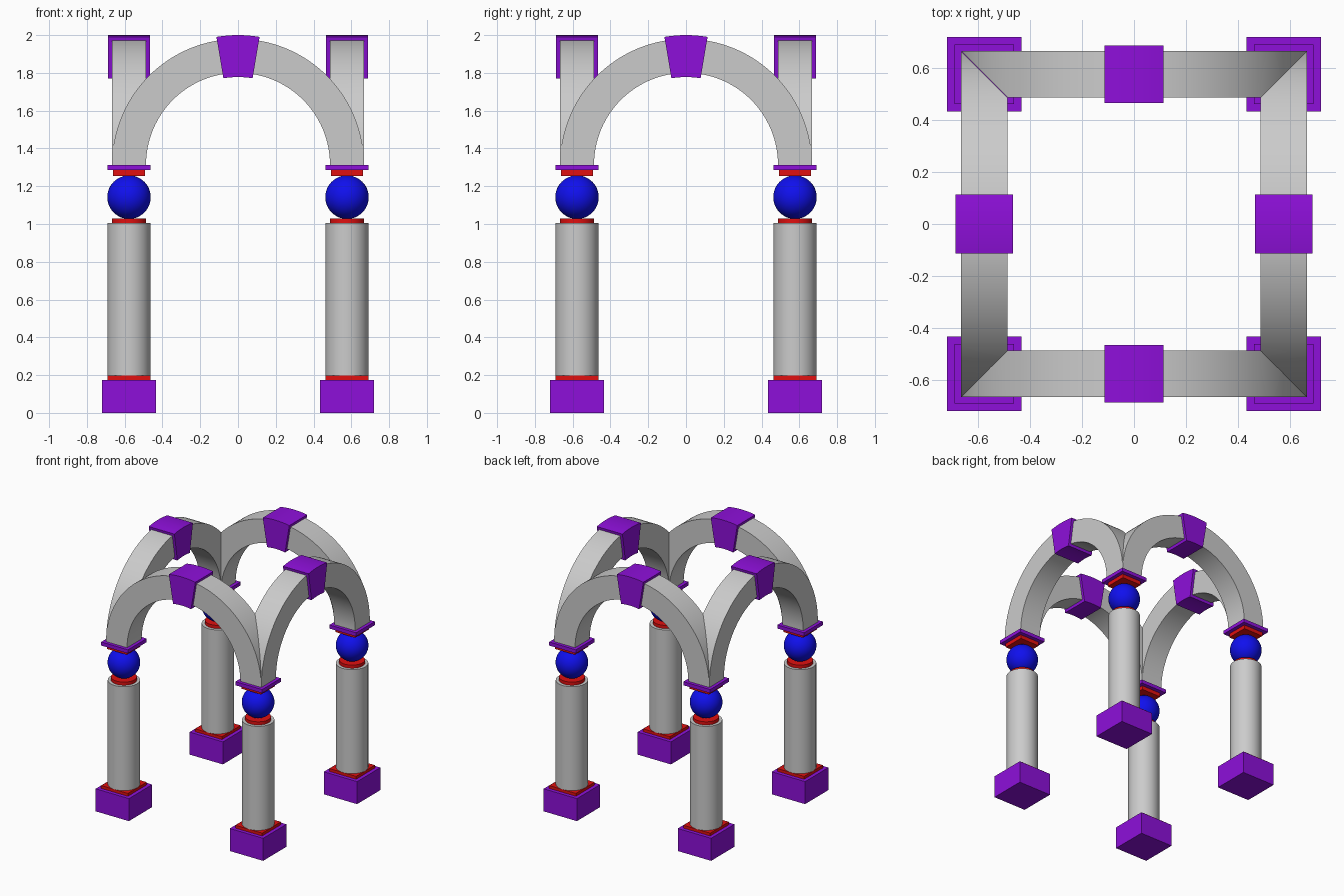
import bpy, bmesh, math
from mathutils import Matrix

if "Cube" in bpy.data.objects:
    bpy.data.objects.remove(bpy.data.objects["Cube"])

C = 0.577            # column centre offset on x and y
SPRING = 1.313       # height where the arches start


def material(name, rgb):
    m = bpy.data.materials.new(name)
    m.diffuse_color = (*rgb, 1)
    m.use_nodes = True
    m.node_tree.nodes["Principled BSDF"].inputs["Base Color"].default_value = m.diffuse_color
    return m


PURPLE = material("purple", (0.27, 0.005, 0.70))
RED = material("red", (0.75, 0.005, 0.005))
BLUE = material("blue", (0.005, 0.005, 0.85))


def finish(name, bm, mat=None, smooth=False):
    bmesh.ops.recalc_face_normals(bm, faces=bm.faces)
    me = bpy.data.meshes.new(name)
    bm.to_mesh(me)
    bm.free()
    ob = bpy.data.objects.new(name, me)
    bpy.context.collection.objects.link(ob)
    if mat:
        me.materials.append(mat)
    if smooth:
        bpy.ops.object.select_all(action='DESELECT')
        ob.select_set(True)
        bpy.context.view_layer.objects.active = ob
        bpy.ops.object.shade_smooth_by_angle(angle=math.radians(30))
    return ob


def slab(name, x, y, half, z0, z1, mat):
    bm = bmesh.new()
    bmesh.ops.create_cube(bm, size=1, matrix=Matrix.Translation((x, y, (z0 + z1) / 2))
                          @ Matrix.Diagonal((2 * half, 2 * half, z1 - z0, 1)))
    finish(name, bm, mat)


def drum(name, x, y, r, z0, z1, mat=None):
    bm = bmesh.new()
    bmesh.ops.create_cone(bm, cap_ends=True, segments=48, radius1=r, radius2=r, depth=z1 - z0,
                          matrix=Matrix.Translation((x, y, (z0 + z1) / 2)))
    finish(name, bm, mat, True)


def ball(name, x, y, z, r, mat):
    bm = bmesh.new()
    bmesh.ops.create_uvsphere(bm, u_segments=48, v_segments=24, radius=r,
                              matrix=Matrix.Translation((x, y, z)))
    finish(name, bm, mat, True)


def arc_block(name, r0, r1, half_angle, half_depth, steps, turn, mat=None, mitre=False):
    """Curved block on the front side, centred on the crown, turned about z."""
    bm = bmesh.new()
    rings = []
    for i in range(steps + 1):
        a = half_angle * (2 * i / steps - 1)
        rings.append([bm.verts.new((r * math.sin(a), -C + d, SPRING + r * math.cos(a)))
                      for r, d in ((r0, -half_depth), (r1, -half_depth),
                                   (r1, half_depth), (r0, half_depth))])
    for p, q in zip(rings, rings[1:]):
        for k in range(4):
            bm.faces.new((p[k], p[k - 1], q[k - 1], q[k]))
    bm.faces.new(rings[0])
    bm.faces.new(rings[-1])
    if mitre:
        # cut both ends on the diagonals so neighbouring arches meet
        for s in (-1, 1):
            bmesh.ops.bisect_plane(bm, geom=bm.verts[:] + bm.edges[:] + bm.faces[:],
                                   plane_co=(0, 0, 0), plane_no=(s, 1, 0), clear_outer=True)
    bmesh.ops.rotate(bm, verts=bm.verts, matrix=Matrix.Rotation(turn, 3, 'Z'))
    finish(name, bm, mat, True)


# Four columns
for x in (-C, C):
    for y in (-C, C):
        slab("plinth", x, y, 0.143, 0, 0.175, PURPLE)
        slab("base_plate", x, y, 0.115, 0.175, 0.197, RED)
        drum("column_shaft", x, y, 0.114, 0.197, 1.005)
        drum("neck_ring", x, y, 0.091, 1.005, 1.03, RED)
        ball("column_ball", x, y, 1.142, 0.115, BLUE)
        slab("upper_plate", x, y, 0.085, 1.255, 1.285, RED)
        slab("cap_slab", x, y, 0.115, 1.285, SPRING, PURPLE)

# Four arches with keystones
for i in range(4):
    turn = i * math.pi / 2
    arc_block("arch", 0.487, 0.667, math.pi / 2, 0.09, 64, turn, mitre=True)
    arc_block("keystone", 0.465, 0.687, 0.167, 0.11, 8, turn, PURPLE)
